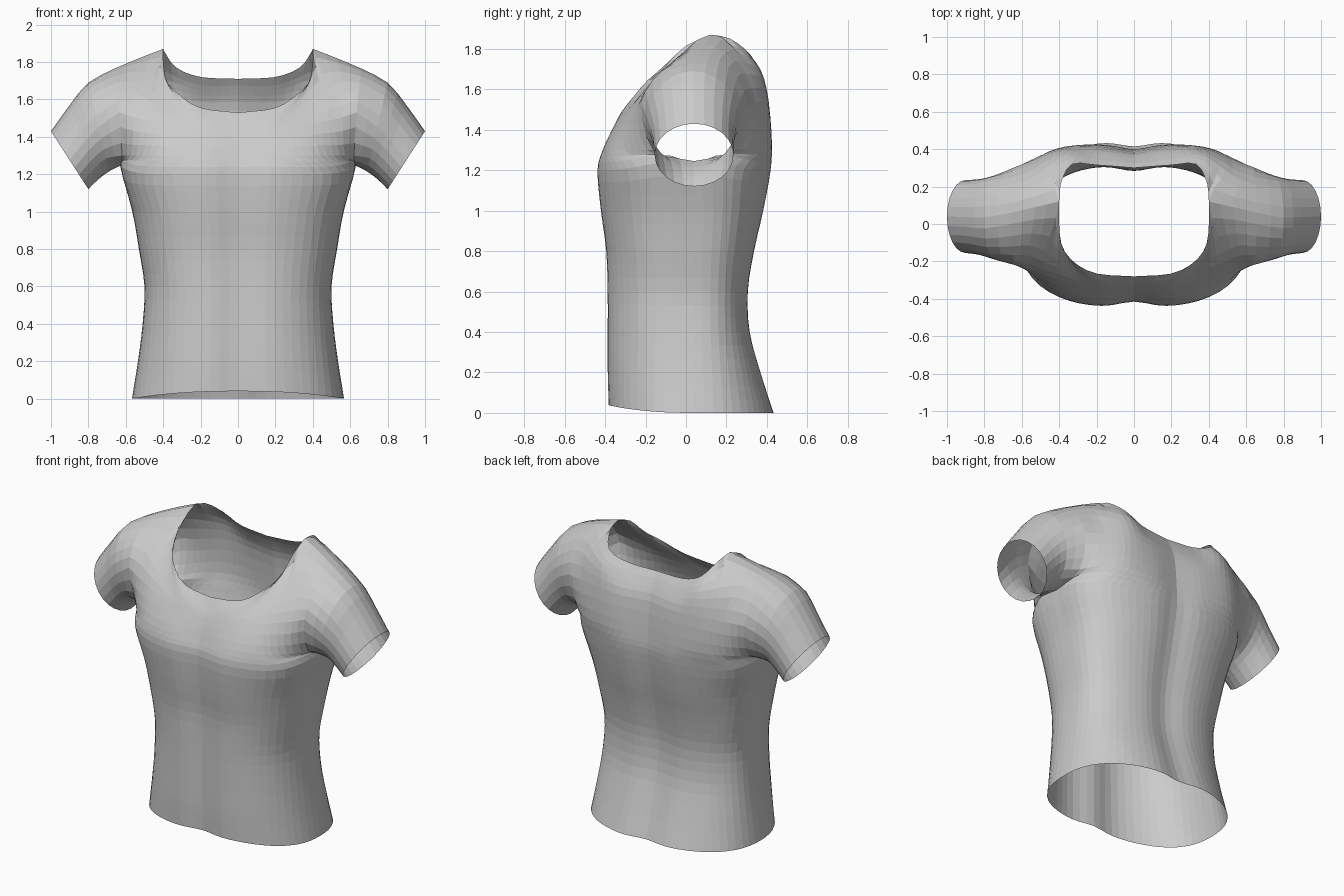
import bpy, bmesh, math
from mathutils import Vector

if "Cube" in bpy.data.objects:
    bpy.data.objects.remove(bpy.data.objects["Cube"])

N = 16        # columns from centre line to side seam
NECK = 12     # columns taken by the neckline
SIDE_Y = 0.04


def spline(pts, k):
    """Catmull-Rom through pts with k steps per span."""
    pts = [Vector(p) for p in pts]
    ext = [2 * pts[0] - pts[1]] + pts + [2 * pts[-1] - pts[-2]]
    out = []
    for a, b, c, d in zip(ext, ext[1:], ext[2:], ext[3:]):
        for s in range(k):
            t = s / k
            out.append(0.5 * (2 * b + (c - a) * t + (2 * a - 5 * b + 4 * c - d) * t * t
                              + (3 * b - a - 3 * c + d) * t ** 3))
    return out + [pts[-1]]


def resample(pts, n):
    """n equal steps along a polyline."""
    run = [0.0]
    for a, b in zip(pts, pts[1:]):
        run.append(run[-1] + (b - a).length)
    out, j = [], 0
    for i in range(n):
        d = run[-1] * i / n
        while run[j + 1] < d:
            j += 1
        out.append(pts[j].lerp(pts[j + 1], (d - run[j]) / (run[j + 1] - run[j])))
    return out + [pts[-1]]


def torso_row(z, half_w, y_mid, dip, lift, side_lift):
    """Quarter cross-section from centre line to side seam."""
    e = 2 / (2.35 + 0.45 * z / 1.2)      # squarer towards the chest
    pts = []
    for i in range(61):
        t = math.pi / 2 * i / 60
        s, c = math.sin(t), max(0.0, math.cos(t))
        x = half_w * s ** e
        y = SIDE_Y + (y_mid - SIDE_Y) * c ** e + dip * math.exp(-(x / 0.11) ** 2)
        pts.append(Vector((x, y, z + lift * c * c + side_lift * s ** 8)))
    return resample(pts, N)


# torso profile: height, half width, front y, back y
PROFILE = [(0, .567, -.395, .445), (.2, .535, -.40, .38), (.4, .51, -.40, .325),
           (.6, .50, -.40, .315), (.8, .53, -.405, .345), (1.0, .565, -.43, .39),
           (1.2, .63, -.445, .425)]
SHOULDER = [(.4, .12, 1.87), (.53, .09, 1.82), (.66, .06, 1.765)]
# chest and upper back rows, centre line to armhole
FRONT = [
    [(0, -.39, 1.3), (.2, -.412, 1.3), (.4, -.375, 1.3), (.54, -.275, 1.3), (.62, -.16, 1.30)],
    [(0, -.345, 1.42), (.2, -.35, 1.43), (.4, -.30, 1.47), (.54, -.25, 1.5), (.635, -.22, 1.53)],
    [(0, -.31, 1.48), (.2, -.31, 1.5), (.39, -.2, 1.6), (.54, -.12, 1.69), (.65, -.12, 1.69)]]
BACK = [
    [(0, .395, 1.32), (.2, .425, 1.32), (.4, .405, 1.32), (.54, .33, 1.31), (.62, .24, 1.30)],
    [(0, .375, 1.54), (.2, .405, 1.54), (.38, .40, 1.55), (.54, .34, 1.53), (.635, .305, 1.52)],
    [(0, .335, 1.65), (.2, .36, 1.65), (.37, .365, 1.7), (.54, .25, 1.74), (.65, .21, 1.71)]]
FRONT_NECK = [(0, -.28, 1.53), (.2, -.265, 1.555), (.32, -.205, 1.63), (.385, -.12, 1.705),
              (.4, 0, 1.815), (.4, .12, 1.87)]
BACK_NECK = [(0, .30, 1.71), (.2, .315, 1.72), (.33, .32, 1.77), (.39, .22, 1.85),
             (.4, .12, 1.87)]

bm = bmesh.new()


def add_grid(cols):
    vs = [[bm.verts.new(p) for p in col] for col in cols]
    for a, b in zip(vs, vs[1:]):
        for i in range(len(a) - 1):
            bm.faces.new((a[i], b[i], b[i + 1], a[i + 1]))


def panel(upper, neck, other, front):
    """Front or back half panel; returns its armhole edge."""
    rows = []
    for z, w, yf, yb in PROFILE:
        rows.append(torso_row(z, w, yf if front else yb, .03 if front else -.03,
                              .04 if front and z == 0 else 0, .045 if z == 1.2 else 0))
    rows += [resample(spline(r, 12), N) for r in upper]
    rows.append(resample(spline(neck, 12), NECK)[:-1]
                + resample(spline(SHOULDER, 12), N - NECK))
    beyond = resample(spline(other[-1], 12), N)   # keeps the shoulder line smooth
    m, k, cols = len(PROFILE), 3, []
    for i in range(N + 1):
        col = [r[i] for r in rows]
        over = i >= NECK
        if over:
            col.append(beyond[i])
        if i == N:   # the side seam turns sharply into the armhole
            edge = spline(col[m - 1:], k)[:-k]
            cols.append(spline(col[:m], k)[:-1] + edge)
        else:
            line = spline(col, k)
            cols.append(line[:-k] if over else line)
    add_grid(cols)
    return edge


front_edge = panel(FRONT, FRONT_NECK, BACK, True)
back_edge = panel(BACK, BACK_NECK, FRONT, False)

# sleeve rings: top x, top z, bottom x, bottom z, front y, back y
SLEEVE = [(.80, 1.69, .69, 1.215, -.19, .26), (.90, 1.57, .75, 1.17, -.165, .24),
          (1.0, 1.43, .80, 1.12, -.155, .235)]
ring0 = front_edge + back_edge[-2::-1]
m = len(front_edge) - 1
cols = []
for i, p in enumerate(ring0):
    t = math.pi * i / m
    h = (1 - math.cos(t)) / 2
    pts = [p]
    for xt, zt, xb, zb, yf, yb in SLEEVE:
        pts.append((xb + (xt - xb) * h, (yf + yb) / 2 - (yb - yf) / 2 * math.sin(t),
                    zb + (zt - zb) * h))
    cols.append(spline(pts, 2))
add_grid(cols)

bmesh.ops.remove_doubles(bm, verts=bm.verts, dist=0.001)
bmesh.ops.recalc_face_normals(bm, faces=bm.faces)

# shirt: half mesh mirrored across x
mesh = bpy.data.meshes.new("shirt")
bm.to_mesh(mesh)
bm.free()
shirt = bpy.data.objects.new("shirt", mesh)
bpy.context.collection.objects.link(shirt)
mirror = shirt.modifiers.new("mirror", 'MIRROR')
mirror.merge_threshold = 0.001
